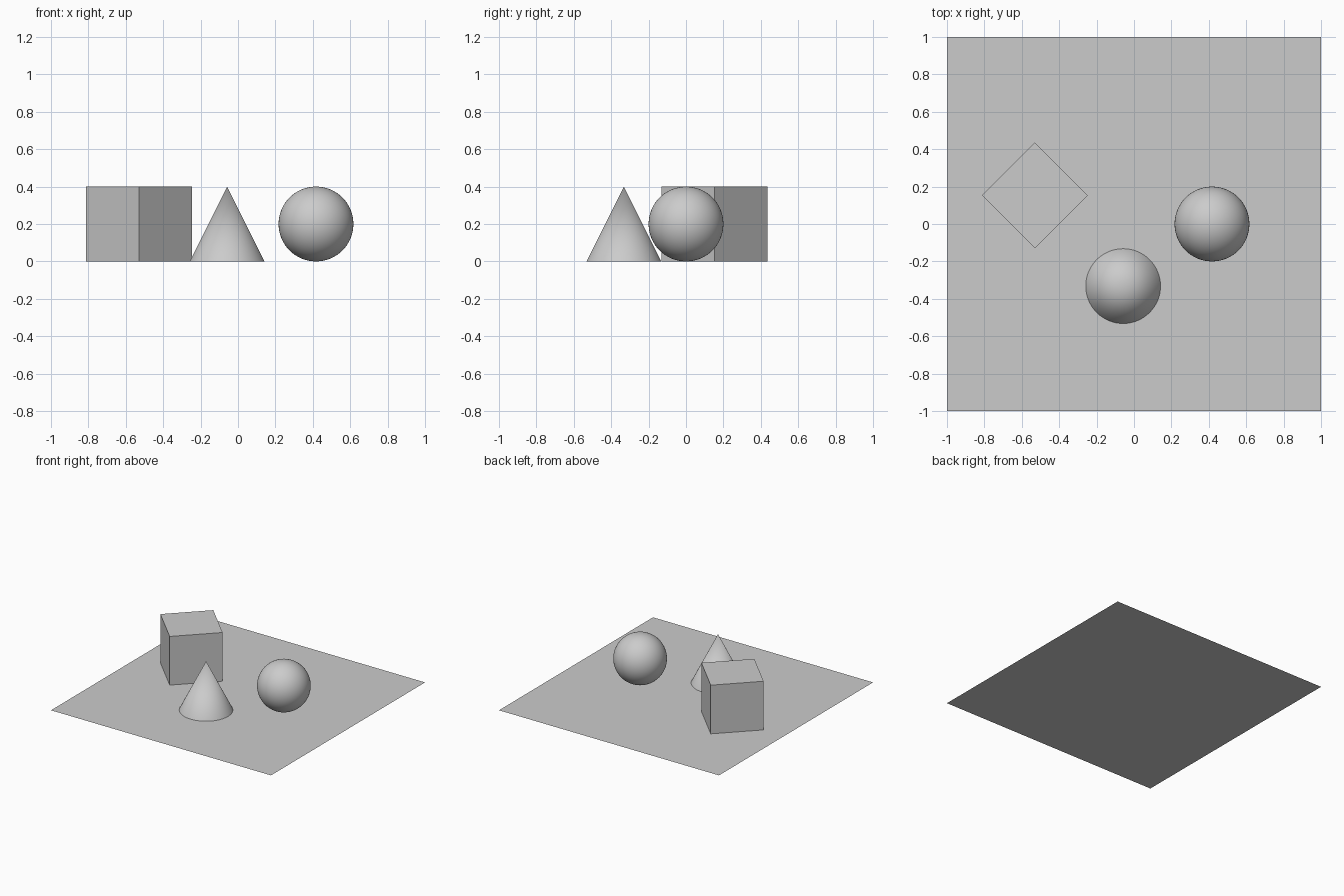
import bpy
import math

default = bpy.data.objects.get("Cube")
if default:
    bpy.data.objects.remove(default, do_unlink=True)

SIZE = 0.4
HALF = SIZE / 2

# One plain grey for the whole scene
grey = bpy.data.materials.new("plain_grey")
grey.use_nodes = True
colour = (0.6, 0.6, 0.6, 1)
grey.diffuse_color = colour
grey.node_tree.nodes["Principled BSDF"].inputs["Base Color"].default_value = colour


def finish(name, smooth=False):
    """Name and colour the part just added."""
    obj = bpy.context.object
    obj.name = name
    obj.data.materials.append(grey)
    if smooth:
        bpy.ops.object.shade_smooth_by_angle(angle=math.radians(40))
    return obj


# Flat ground sheet
bpy.ops.mesh.primitive_plane_add(size=2)
finish("floor")

# Box turned on its corner
bpy.ops.mesh.primitive_cube_add(
    size=SIZE, location=(-0.53, 0.153, HALF), rotation=(0, 0, math.pi / 4))
finish("box")

# Cone
bpy.ops.mesh.primitive_cone_add(
    vertices=64, radius1=HALF, radius2=0, depth=SIZE, location=(-0.058, -0.332, HALF))
finish("cone", smooth=True)

# Ball
bpy.ops.mesh.primitive_uv_sphere_add(
    segments=64, ring_count=32, radius=HALF, location=(0.417, 0, HALF))
finish("ball", smooth=True)
